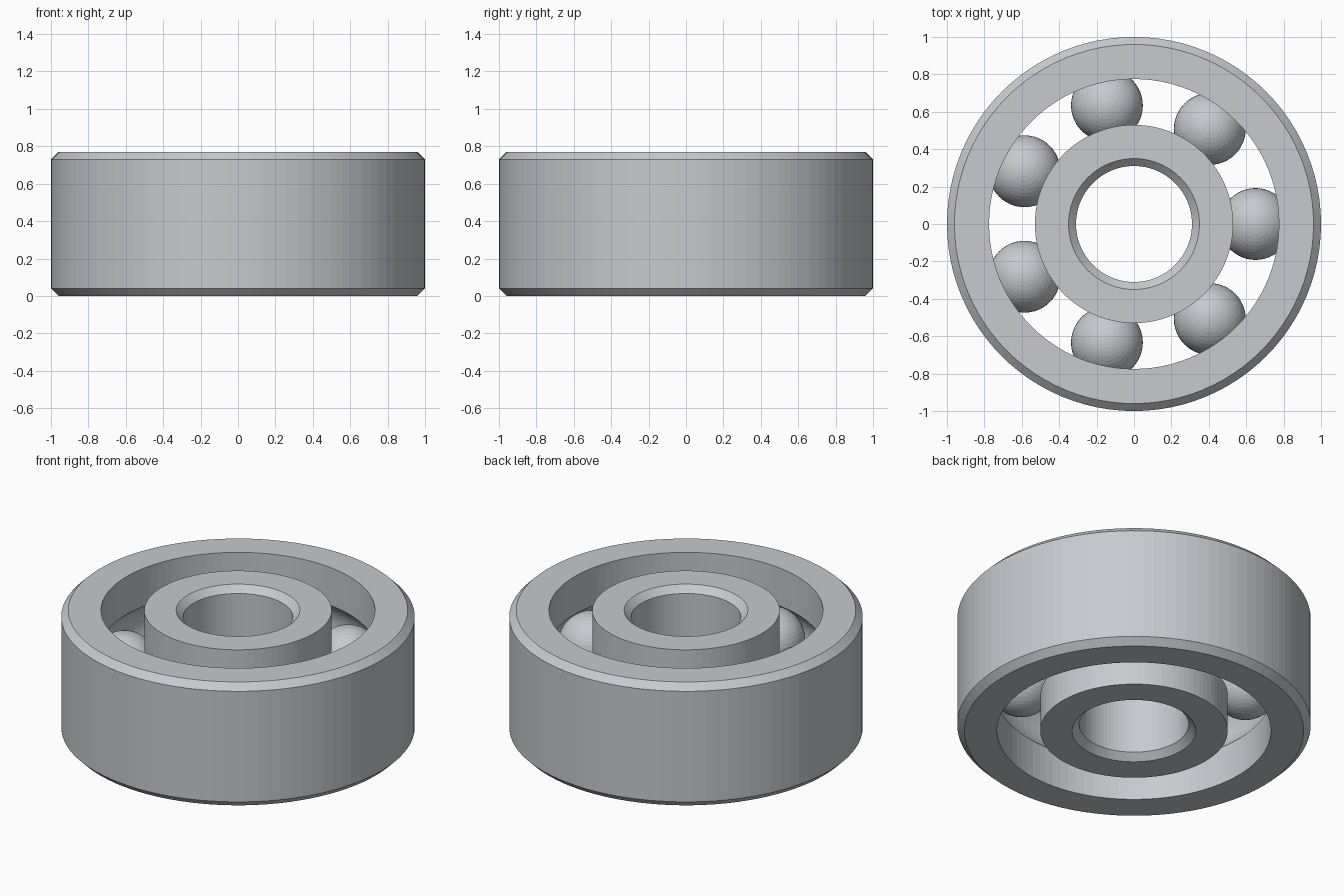
import bpy, bmesh, math
from mathutils import Matrix

cube = bpy.data.objects.get("Cube")
if cube:
    bpy.data.objects.remove(cube)

HEIGHT = 0.77
MID = HEIGHT / 2
CHAMFER = 0.04
PITCH = 0.65        # radius of the circle of ball centres
BALL = 0.192
GROOVE = 0.194
SEGMENTS = 96

steel = bpy.data.materials.new("steel grey")
steel.use_nodes = True
colour = (0.57, 0.59, 0.62, 1)
steel.diffuse_color = colour
steel.node_tree.nodes["Principled BSDF"].inputs["Base Color"].default_value = colour


def finish(bm, name):
    bmesh.ops.recalc_face_normals(bm, faces=bm.faces)
    mesh = bpy.data.meshes.new(name)
    bm.to_mesh(mesh)
    bm.free()
    mesh.materials.append(steel)
    obj = bpy.data.objects.new(name, mesh)
    bpy.context.collection.objects.link(obj)
    return obj


def race_ring(name, plain, race, steps=16):
    """Lathe a ring: chamfered wall at radius plain, ball groove in the wall at radius race."""
    side = 1 if race > PITCH else -1
    inset = plain - side * CHAMFER
    profile = [(race, 0), (inset, 0), (plain, CHAMFER),
               (plain, HEIGHT - CHAMFER), (inset, HEIGHT), (race, HEIGHT)]
    half = math.acos(abs(race - PITCH) / GROOVE)
    for i in range(steps + 1):
        a = half * (1 - 2 * i / steps)
        profile.append((PITCH + side * GROOVE * math.cos(a), MID + GROOVE * math.sin(a)))
    bm = bmesh.new()
    loops = []
    for s in range(SEGMENTS):
        t = math.tau * s / SEGMENTS
        loops.append([bm.verts.new((r * math.cos(t), r * math.sin(t), z)) for r, z in profile])
    n = len(profile)
    for s in range(SEGMENTS):
        here, there = loops[s], loops[(s + 1) % SEGMENTS]
        for i in range(n):
            j = (i + 1) % n
            bm.faces.new((here[i], there[i], there[j], here[j]))
    return finish(bm, name)


# Outer and inner rings with facing ball grooves
race_ring("outer_ring", 1.0, 0.775)
race_ring("inner_ring", 0.31, 0.53)

# Seven balls evenly spaced in the groove
for k in range(7):
    a = math.tau * k / 7
    bm = bmesh.new()
    place = Matrix.Translation((PITCH * math.cos(a), PITCH * math.sin(a), MID))
    bmesh.ops.create_uvsphere(bm, u_segments=48, v_segments=24, radius=BALL, matrix=place)
    finish(bm, f"ball_{k + 1}")
